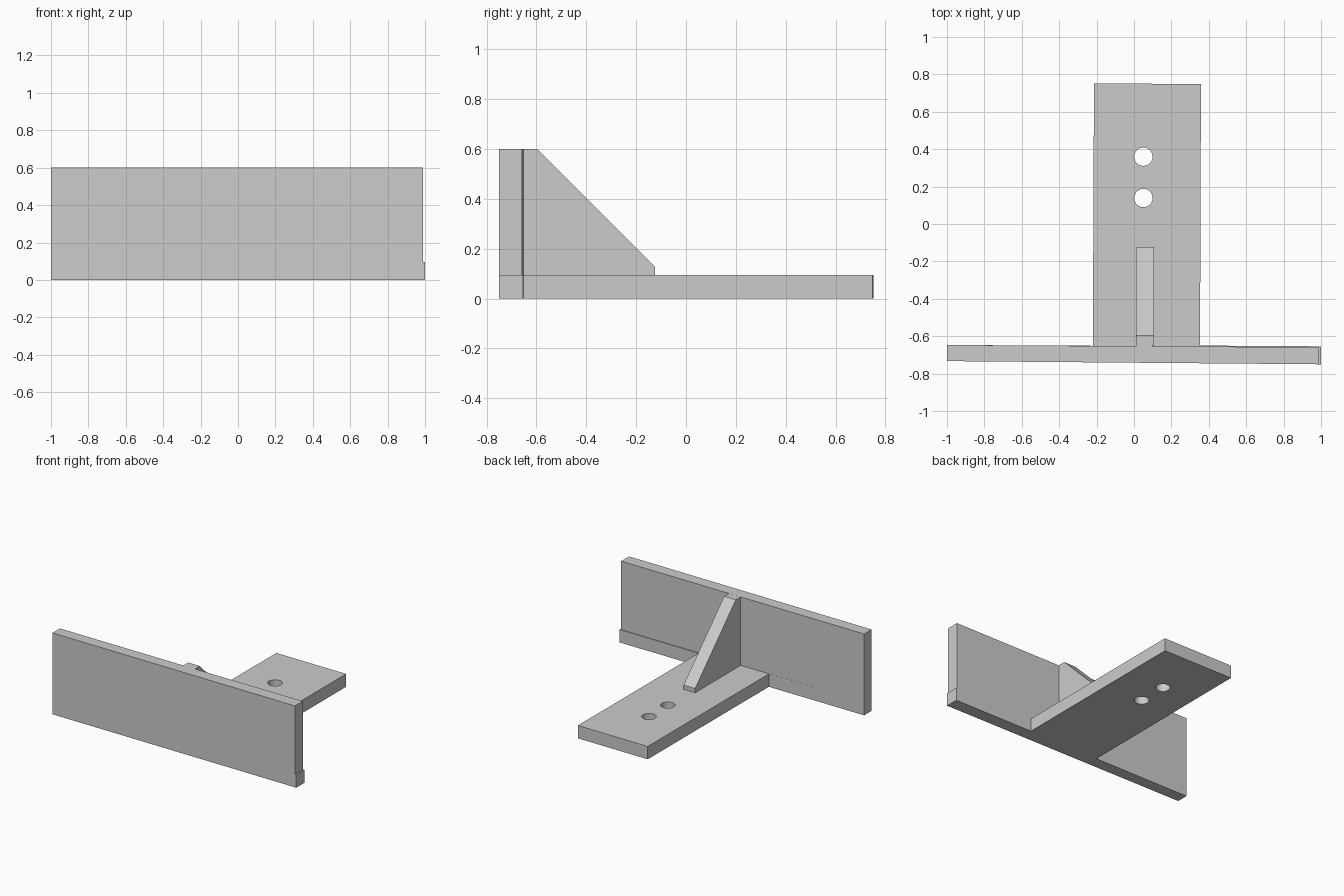
import bpy
import bmesh
from mathutils import Vector

cube = bpy.data.objects.get("Cube")
if cube:
    bpy.data.objects.remove(cube, do_unlink=True)

# One grey material for the whole bracket
GREY = (0.6, 0.6, 0.6, 1.0)
grey = bpy.data.materials.new("plain grey")
grey.use_nodes = True
grey.diffuse_color = GREY
grey.node_tree.nodes["Principled BSDF"].inputs["Base Color"].default_value = GREY


def prism(name, outline, offset):
    """Extrude a closed outline of 3D points along an offset."""
    bm = bmesh.new()
    face = bm.faces.new([bm.verts.new(p) for p in outline])
    extruded = bmesh.ops.extrude_face_region(bm, geom=[face])["geom"]
    moved = [v for v in extruded if isinstance(v, bmesh.types.BMVert)]
    bmesh.ops.translate(bm, verts=moved, vec=Vector(offset))
    bmesh.ops.recalc_face_normals(bm, faces=bm.faces)
    mesh = bpy.data.meshes.new(name)
    bm.to_mesh(mesh)
    bm.free()
    mesh.materials.append(grey)
    obj = bpy.data.objects.new(name, mesh)
    bpy.context.collection.objects.link(obj)
    return obj


def drill(target, x, y, radius):
    """Cut a round vertical hole through the target."""
    bpy.ops.mesh.primitive_cylinder_add(vertices=48, radius=radius, depth=1, location=(x, y, 0))
    cutter = bpy.context.object
    cutter.name = "hole_cutter"
    cutter.hide_render = True
    cutter.data.materials.append(grey)
    mod = target.modifiers.new("hole", "BOOLEAN")
    mod.operation = "DIFFERENCE"
    mod.solver = "EXACT"
    mod.object = cutter
    bpy.context.view_layer.objects.active = target
    bpy.ops.object.modifier_apply(modifier=mod.name)
    bpy.data.objects.remove(cutter, do_unlink=True)


BASE_TOP, TOP = 0.095, 0.6

# T-shaped base: cross bar along the front, long tongue to the back
base_outline = [(-1, -0.733), (1, -0.75), (1, -0.654), (0.353, -0.65),
                (0.358, 0.748), (-0.214, 0.752), (-0.22, -0.651), (-1, -0.647)]
base = prism("base_plate", [(x, y, 0) for x, y in base_outline], (0, 0, BASE_TOP))
for hole_y in (0.139, 0.36):
    drill(base, 0.05, hole_y, 0.049)

# Upright plate on the cross bar, ending just short of its left end
upright_outline = [(-1, -0.733), (0.99, -0.75), (0.99, -0.659), (-1, -0.647)]
prism("upright_plate", [(x, y, BASE_TOP) for x, y in upright_outline],
      (0, 0, TOP - BASE_TOP))

# Sloping rib that braces the upright against the tongue
rib_profile = [(-0.653, BASE_TOP), (-0.124, BASE_TOP), (-0.124, 0.127),
               (-0.597, TOP), (-0.653, TOP)]
prism("brace_rib", [(0.012, y, z) for y, z in rib_profile], (0.095, 0, 0))

# Smooth hole walls, crisp edges elsewhere
bpy.ops.object.select_all(action="DESELECT")
base.select_set(True)
bpy.context.view_layer.objects.active = base
bpy.ops.object.shade_smooth_by_angle()
